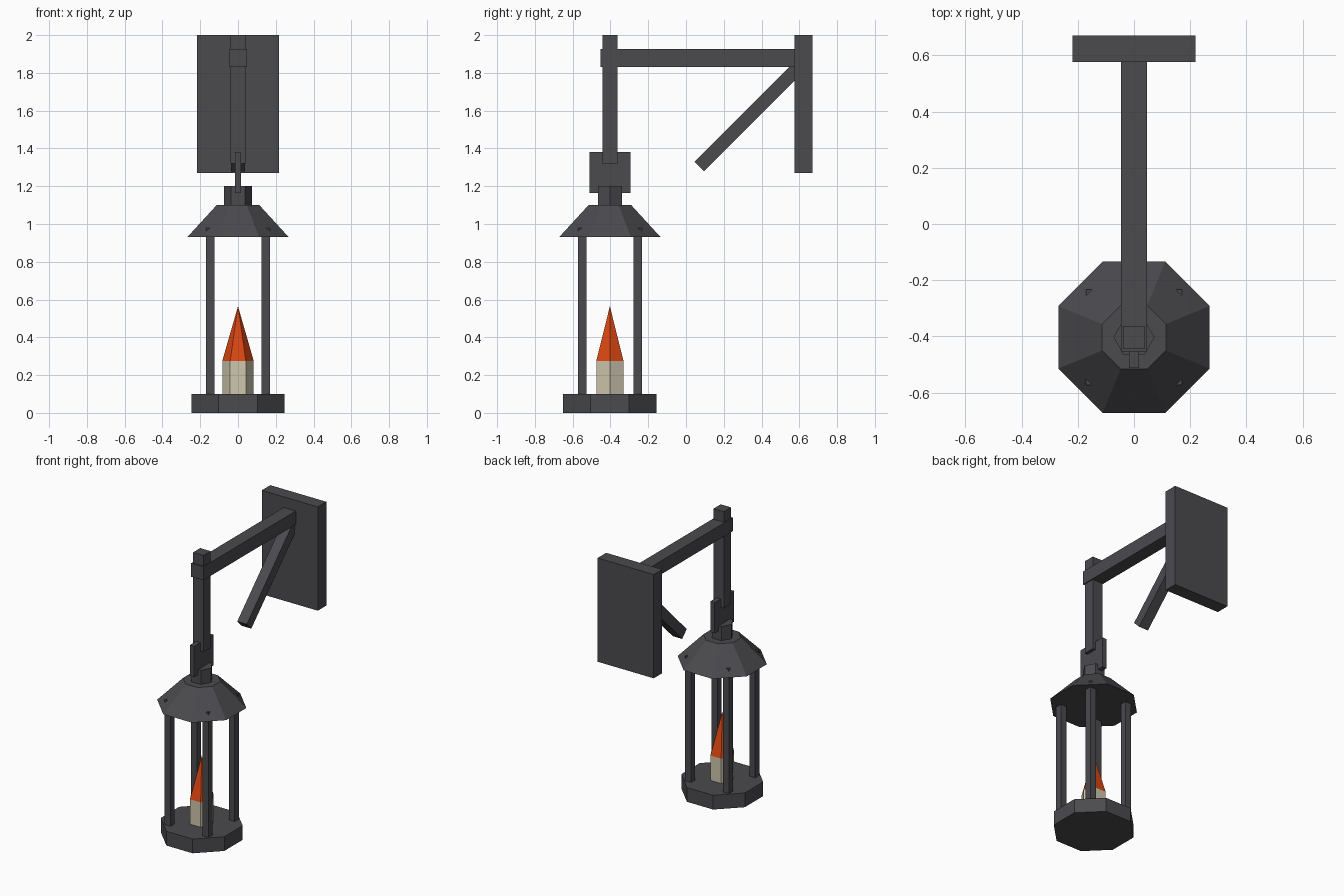
import bpy, bmesh
from math import cos, sin, pi, radians
from mathutils import Matrix, Vector

old = bpy.data.objects.get("Cube")
if old:
    bpy.data.objects.remove(old, do_unlink=True)

LY = -0.403  # lantern axis


def material(name, rgb):
    m = bpy.data.materials.new(name)
    m.use_nodes = True
    m.diffuse_color = (*rgb, 1)
    bsdf = next(n for n in m.node_tree.nodes if n.type == 'BSDF_PRINCIPLED')
    bsdf.inputs["Base Color"].default_value = (*rgb, 1)
    return m


iron = material("dark iron", (0.07, 0.068, 0.076))
wax = material("cream wax", (0.62, 0.57, 0.42))
fire = material("orange flame", (0.70, 0.062, 0.006))


def finish(bm, name, mat):
    bmesh.ops.recalc_face_normals(bm, faces=bm.faces)
    mesh = bpy.data.meshes.new(name)
    bm.to_mesh(mesh)
    bm.free()
    mesh.materials.append(mat)
    obj = bpy.data.objects.new(name, mesh)
    bpy.context.collection.objects.link(obj)
    return obj


def box(name, center, size, mat=iron, tilt=0):
    bm = bmesh.new()
    bmesh.ops.create_cube(bm, size=1)
    bm.transform(Matrix.Translation(center) @ Matrix.Rotation(tilt, 4, 'X')
                 @ Matrix.Diagonal((*size, 1)))
    return finish(bm, name, mat)


def prism(name, sides, r0, r1, z0, z1, mat=iron, turn=0):
    """Tapered prism on the lantern axis; r1 = 0 makes a point."""
    bm = bmesh.new()

    def ring(r, z):
        return [bm.verts.new((r * cos(turn + 2 * pi * i / sides),
                              LY + r * sin(turn + 2 * pi * i / sides), z))
                for i in range(sides)]
    low = ring(r0, z0)
    bm.faces.new(low)
    if r1:
        high = ring(r1, z1)
        bm.faces.new(high)
    else:
        high = [bm.verts.new((0, LY, z1))] * sides
    for i in range(sides):
        j = (i + 1) % sides
        corners = [low[i], low[j], high[j], high[i]]
        bm.faces.new(list(dict.fromkeys(corners)))
    return finish(bm, name, mat)


# Wall bracket
box("wall_plate", (0, 0.623, 1.635), (0.436, 0.095, 0.73))
box("bracket_beam", (0, 0.07, 1.878), (0.094, 1.046, 0.095))
box("hanging_post", (0, LY, 1.66), (0.08, 0.08, 0.68))

# Diagonal brace, from its free lower end up into the wall plate
low_end, high_end = Vector((0, 0.07, 1.304)), Vector((0, 0.61, 1.844))
box("diagonal_brace", (low_end + high_end) / 2,
    (0.074, (high_end - low_end).length, 0.071), tilt=radians(45))

# Hanger and roof
box("hanger_plate", (0, LY, 1.272), (0.034, 0.217, 0.216))
prism("roof_neck", 6, 0.073, 0.073, 1.10, 1.20)
octo = 1 / cos(pi / 8)
prism("roof", 8, 0.269 * octo, 0.113 * octo, 0.93, 1.10, turn=pi / 8)

# Cage posts, their tips just piercing the roof
for sx, side in ((-1, "right"), (1, "left")):
    for sy, end in ((-1, "front"), (1, "back")):
        box(f"cage_post_{end}_{side}", (sx * 0.147, LY + sy * 0.147, 0.529),
            (0.046, 0.046, 0.898))

# Base, candle and flame
prism("base", 8, 0.247 * octo, 0.247 * octo, 0, 0.10, turn=pi / 8)
prism("candle", 6, 0.083, 0.083, 0.10, 0.275, wax)
prism("flame", 6, 0.083, 0, 0.275, 0.565, fire)
